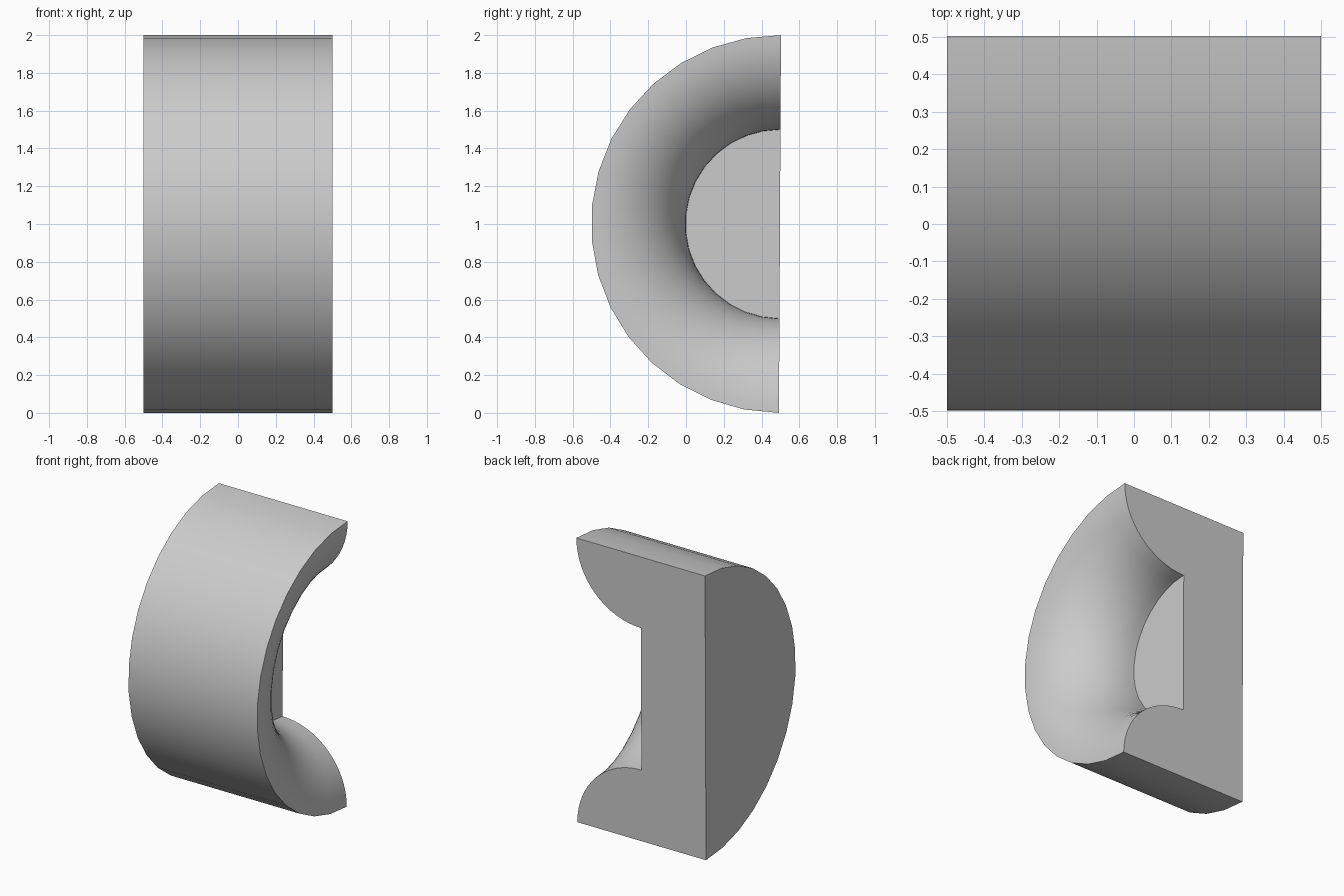
import bpy
import bmesh
import math

cube = bpy.data.objects.get("Cube")
if cube:
    bpy.data.objects.remove(cube, do_unlink=True)

# Plain grey material
grey = bpy.data.materials.new("light grey")
grey.use_nodes = True
colour = (0.6, 0.6, 0.6, 1.0)
grey.diffuse_color = colour
grey.node_tree.nodes["Principled BSDF"].inputs["Base Color"].default_value = colour

SEGMENTS = 17         # facets of the half turn
ARC_STEPS = 16        # steps of the rounded hollow
TILT = math.radians(0.3)
AXIS_Y, AXIS_Z = 0.4975, 1.0

# Cross-section as (x, radius): flat back, outer wall, rounded hollow, floor
profile = [(-0.5, 0.0), (-0.5, 1.0)]
for i in range(ARC_STEPS + 1):
    a = math.pi / 2 * (1 - i / ARC_STEPS)
    profile.append((0.5 * math.sin(a), 1 - 0.5 * math.cos(a)))
profile.append((0.0, 0.0))

# Half turn of the cross-section about the x axis
bm = bmesh.new()
rings = []
for s in range(SEGMENTS + 1):
    t = math.pi * s / SEGMENTS - TILT
    rings.append([bm.verts.new((x, AXIS_Y - r * math.sin(t), AXIS_Z + r * math.cos(t)))
                  for x, r in profile])
for a, b in zip(rings, rings[1:]):
    for j in range(len(profile) - 1):
        bm.faces.new((a[j], a[j + 1], b[j + 1], b[j]))

# Flat cut faces at both ends of the turn
bm.faces.new(rings[0])
bm.faces.new(rings[-1])
bmesh.ops.remove_doubles(bm, verts=bm.verts, dist=1e-5)

# Merge the coplanar facets of the side, the floor and the cut face
bmesh.ops.dissolve_limit(bm, angle_limit=math.radians(0.5), verts=[], edges=bm.edges)
bmesh.ops.recalc_face_normals(bm, faces=bm.faces)

mesh = bpy.data.meshes.new("hollowed_half_cylinder")
bm.to_mesh(mesh)
bm.free()
mesh.materials.append(grey)
block = bpy.data.objects.new("hollowed_half_cylinder", mesh)
bpy.context.collection.objects.link(block)

# Smooth curved surfaces with sharp rims
bpy.ops.object.select_all(action='DESELECT')
block.select_set(True)
bpy.context.view_layer.objects.active = block
bpy.ops.object.shade_smooth_by_angle(angle=math.radians(30))
